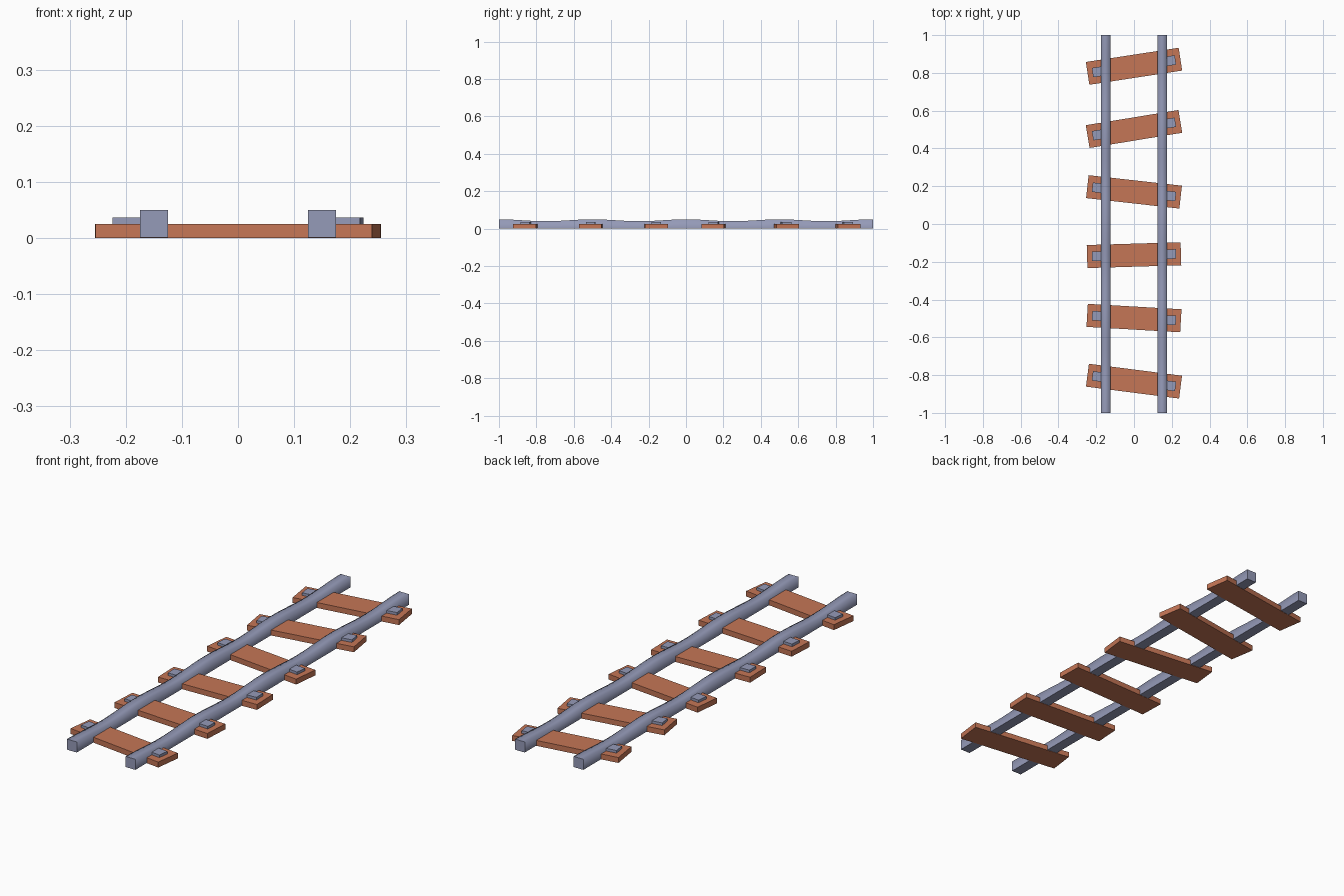
import bpy, bmesh
from math import cos, pi, radians
from mathutils import Matrix

cube = bpy.data.objects.get("Cube")
if cube:
    bpy.data.objects.remove(cube)


def material(name, rgb):
    mat = bpy.data.materials.new(name)
    mat.use_nodes = True
    mat.diffuse_color = (*rgb, 1)
    mat.node_tree.nodes["Principled BSDF"].inputs["Base Color"].default_value = (*rgb, 1)
    return mat


wood = material("orange brown wood", (0.56, 0.18, 0.093))
steel = material("blue grey steel", (0.30, 0.325, 0.48))


def finish(bm, name, mat):
    mesh = bpy.data.meshes.new(name)
    bm.normal_update()
    bm.to_mesh(mesh)
    bm.free()
    mesh.materials.append(mat)
    obj = bpy.data.objects.new(name, mesh)
    bpy.context.collection.objects.link(obj)
    return obj


def box(name, mat, size, centre, place):
    bm = bmesh.new()
    bmesh.ops.create_cube(bm, size=1)
    bmesh.ops.scale(bm, vec=size, verts=bm.verts)
    bmesh.ops.translate(bm, vec=centre, verts=bm.verts)
    obj = finish(bm, name, mat)
    obj.matrix_world = place


def rail(name, x):
    """Square bar with a gently worn, wavy top."""
    half, base, steps = 0.025, 0.001, 48
    bm = bmesh.new()
    rings = []
    for i in range(steps + 1):
        y = -1 + 2 * i / steps
        top = 0.045 + 0.005 * cos(4 * pi * y)
        section = ((-half, base), (half, base), (half, top), (-half, top))
        rings.append([bm.verts.new((x + dx, y, z)) for dx, z in section])
    for a, b in zip(rings, rings[1:]):
        for k in range(4):
            n = (k + 1) % 4
            bm.faces.new((a[k], a[n], b[n], b[k]))
    bm.faces.new(rings[0])
    bm.faces.new(rings[-1])
    bmesh.ops.recalc_face_normals(bm, faces=bm.faces)
    # soft shading over the top, crisp ends and underside
    for f in bm.faces:
        f.smooth = True
    for e in bm.edges:
        f, g = e.link_faces
        for p, q in ((f, g), (g, f)):
            if (abs(p.normal.y) > 0.9 or p.normal.z < -0.9) and p.normal.dot(q.normal) < 0.5:
                e.smooth = False
    finish(bm, name, steel)


rail("right_rail", -0.15)
rail("left_rail", 0.15)

# Sleepers, each slightly askew: position along the track and turn in degrees
layout = ((-0.832, -7.3), (-0.498, -3.3), (-0.165, 1.7),
          (0.17, -6.4), (0.503, 9.3), (0.835, 8.7))
for i, (y, turn) in enumerate(layout, 1):
    place = Matrix.Translation((0, y, 0)) @ Matrix.Rotation(radians(turn), 4, "Z")
    box(f"sleeper_{i}", wood, (0.497, 0.122, 0.025), (0, 0, 0.0125), place)
    # fixing plates reaching out from under the rails
    for side, s in (("right", -1), ("left", 1)):
        box(f"{side}_plate_{i}", steel, (0.072, 0.05, 0.017), (s * 0.186, 0, 0.0285), place)
